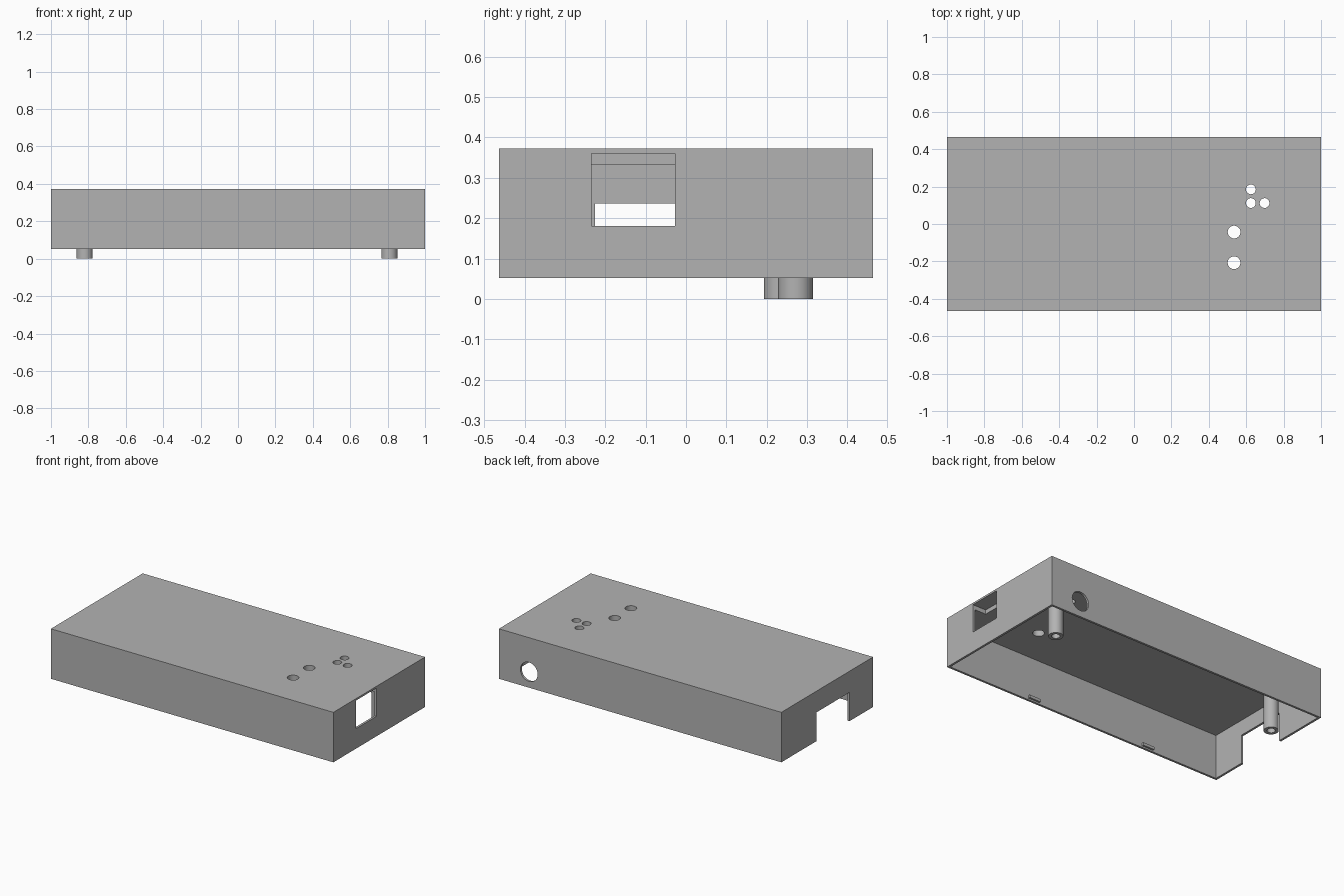
import bpy
import math

if "Cube" in bpy.data.objects:
    bpy.data.objects.remove(bpy.data.objects["Cube"])

Z0, Z1 = 0.052, 0.372      # shell bottom and top
CEIL = 0.333               # underside of the lid plate
HX, HY, WALL = 1.0, 0.464, 0.014

grey = bpy.data.materials.new("light_grey_plastic")
grey.diffuse_color = (0.45, 0.45, 0.45, 1)
grey.use_nodes = True
grey.node_tree.nodes["Principled BSDF"].inputs["Base Color"].default_value = grey.diffuse_color


def box(name, lo, hi):
    bpy.ops.mesh.primitive_cube_add(size=1, location=[(a + b) / 2 for a, b in zip(lo, hi)])
    ob = bpy.context.object
    ob.name = name
    ob.scale = [b - a for a, b in zip(lo, hi)]
    bpy.ops.object.transform_apply(location=False, rotation=False, scale=True)
    ob.data.materials.append(grey)
    return ob


def rod(name, centre, r, depth, rot=(0, 0, 0), sides=48):
    bpy.ops.mesh.primitive_cylinder_add(vertices=sides, radius=r, depth=depth,
                                        location=centre, rotation=rot)
    ob = bpy.context.object
    ob.name = name
    ob.data.materials.append(grey)
    return ob


def cut(target, cutter):
    mod = target.modifiers.new("cut", 'BOOLEAN')
    mod.operation, mod.solver, mod.object = 'DIFFERENCE', 'EXACT', cutter
    bpy.context.view_layer.objects.active = target
    bpy.ops.object.modifier_apply(modifier=mod.name)
    bpy.data.objects.remove(cutter, do_unlink=True)


def smooth(ob):
    bpy.ops.object.select_all(action='DESELECT')
    ob.select_set(True)
    bpy.context.view_layer.objects.active = ob
    bpy.ops.object.shade_smooth_by_angle(angle=math.radians(30))


# Shell, open at the bottom
shell = box("case_shell", (-HX, -HY, Z0), (HX, HY, Z1))
cut(shell, box("cavity", (-HX + WALL, -HY + WALL, Z0 - 0.1), (HX - WALL, HY - WALL, CEIL)))

# Port window in the right wall, recessed into the lid plate
cut(shell, box("port_window", (0.905, -0.234, 0.18), (1.1, -0.027, 0.36)))

# Cable notch in the left wall, open downwards
cut(shell, box("cable_notch", (-1.1, -0.225, Z0 - 0.1), (-0.95, 0.11, 0.236)))

# Round socket hole in the back wall
cut(shell, rod("socket_hole", (0.787, HY, 0.153), 0.061, 0.1, (math.pi / 2, 0, 0)))

# Button and indicator holes in the top
for x, y, r in ((0.625, 0.185, 0.026), (0.625, 0.112, 0.026), (0.698, 0.112, 0.026),
                (0.535, -0.043, 0.034), (0.535, -0.207, 0.034)):
    cut(shell, rod("top_hole", (x, y, Z1), r, 0.2))
smooth(shell)

# Screw posts with blind bores
for side, x, y in (("right", 0.809, 0.2715), ("left", -0.82, 0.236)):
    post = rod(side + "_screw_post", (x, y, CEIL / 2), 0.043, CEIL)
    cut(post, rod("bore", (x, y, 0.09), 0.024, 0.24))
    smooth(post)

# Snap ridges inside the long walls
for s, side in ((-1, "front"), (1, "back")):
    for x in (0.366, -0.478):
        y0, y1 = sorted((s * (HY - WALL), s * (HY - WALL - 0.012)))
        box(side + "_snap_ridge", (x - 0.04, y0, 0.062), (x + 0.04, y1, 0.08))
